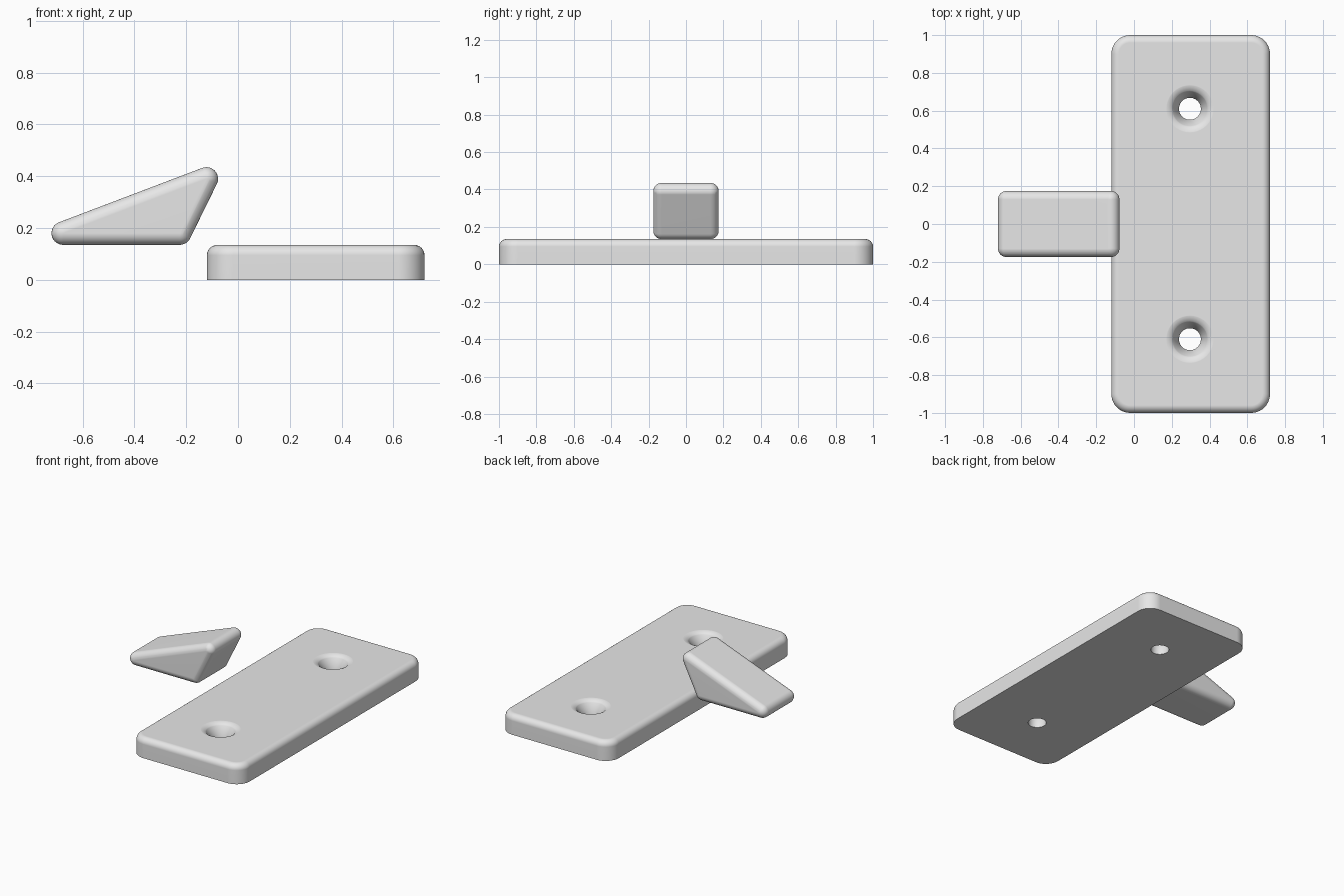
import bpy, bmesh, math
from mathutils import Matrix, Vector

if "Cube" in bpy.data.objects:
    bpy.data.objects.remove(bpy.data.objects["Cube"], do_unlink=True)

grey = bpy.data.materials.new("plain grey")
grey.use_nodes = True
grey.diffuse_color = (0.8, 0.8, 0.8, 1)
grey.node_tree.nodes["Principled BSDF"].inputs["Base Color"].default_value = grey.diffuse_color


def make_object(name, bm):
    bmesh.ops.recalc_face_normals(bm, faces=bm.faces)
    mesh = bpy.data.meshes.new(name)
    bm.to_mesh(mesh)
    bm.free()
    mesh.materials.append(grey)
    obj = bpy.data.objects.new(name, mesh)
    bpy.context.collection.objects.link(obj)
    return obj


def activate(obj):
    bpy.ops.object.select_all(action="DESELECT")
    obj.select_set(True)
    bpy.context.view_layer.objects.active = obj


def smooth(obj):
    activate(obj)
    bpy.ops.object.shade_smooth_by_angle(angle=math.radians(35))
    weighted = obj.modifiers.new("flat_shading", "WEIGHTED_NORMAL")
    weighted.keep_sharp = True


# Base plate: box with round corners and a rounded top rim
HEIGHT = 0.135
bm = bmesh.new()
bmesh.ops.create_cube(bm, size=1, matrix=Matrix.Translation((0.3, 0, HEIGHT / 2))
                      @ Matrix.Diagonal((0.84, 2, HEIGHT, 1)))
upright = [e for e in bm.edges if abs(e.verts[0].co.z - e.verts[1].co.z) > 0.01]
bmesh.ops.bevel(bm, geom=upright, offset=0.1, segments=10, profile=0.5, affect="EDGES")
rim = [e for e in bm.edges if all(v.co.z > HEIGHT - 0.001 for v in e.verts)]
bmesh.ops.bevel(bm, geom=rim, offset=0.04, segments=6, profile=0.5, affect="EDGES")
plate = make_object("base_plate", bm)

# Countersunk screw holes: straight bore, cone and rounded lip
LIP = 0.06
profile = [(0, -0.1), (0.058, -0.1), (0.058, 0.065)]
for i in range(7):
    a = math.radians(45 - 7 * i)
    profile.append((0.133 - LIP * math.sin(a), HEIGHT + 0.0005 - LIP * (1 - math.cos(a))))
profile += [(0.133, 0.2), (0, 0.2)]

bm = bmesh.new()
for y in (-0.61, 0.61):
    centre = Vector((0.296, y, 0))
    ring = [bm.verts.new(centre + Vector((r, 0, z))) for r, z in profile]
    edges = [bm.edges.new(pair) for pair in zip(ring, ring[1:])]
    bmesh.ops.spin(bm, geom=ring + edges, cent=centre, axis=(0, 0, 1),
                   angle=math.tau, steps=40, use_merge=False)
bmesh.ops.remove_doubles(bm, verts=bm.verts, dist=0.0001)
cutter = make_object("hole_cutter", bm)
cutter.hide_render = True

cut = plate.modifiers.new("screw_holes", "BOOLEAN")
cut.operation = "DIFFERENCE"
cut.solver = "EXACT"
cut.object = cutter
activate(plate)
bpy.ops.object.modifier_apply(modifier=cut.name)
bpy.data.objects.remove(cutter, do_unlink=True)
smooth(plate)

# Floating wedge: hull around balls placed at its rounded corners
RADIUS = 0.045
bm = bmesh.new()
for x, z in [(-0.675, 0.18), (-0.225, 0.18), (-0.122, 0.39)]:
    for y in (-0.13, 0.13):
        bmesh.ops.create_uvsphere(bm, u_segments=24, v_segments=16, radius=RADIUS,
                                  matrix=Matrix.Translation((x, y, z)))
bmesh.ops.delete(bm, geom=bm.edges[:], context="EDGES_FACES")
bmesh.ops.convex_hull(bm, input=bm.verts[:])
bmesh.ops.delete(bm, geom=[v for v in bm.verts if not v.link_faces], context="VERTS")
bmesh.ops.dissolve_limit(bm, angle_limit=math.radians(0.5), verts=bm.verts[:], edges=bm.edges[:])
smooth(make_object("wedge", bm))
